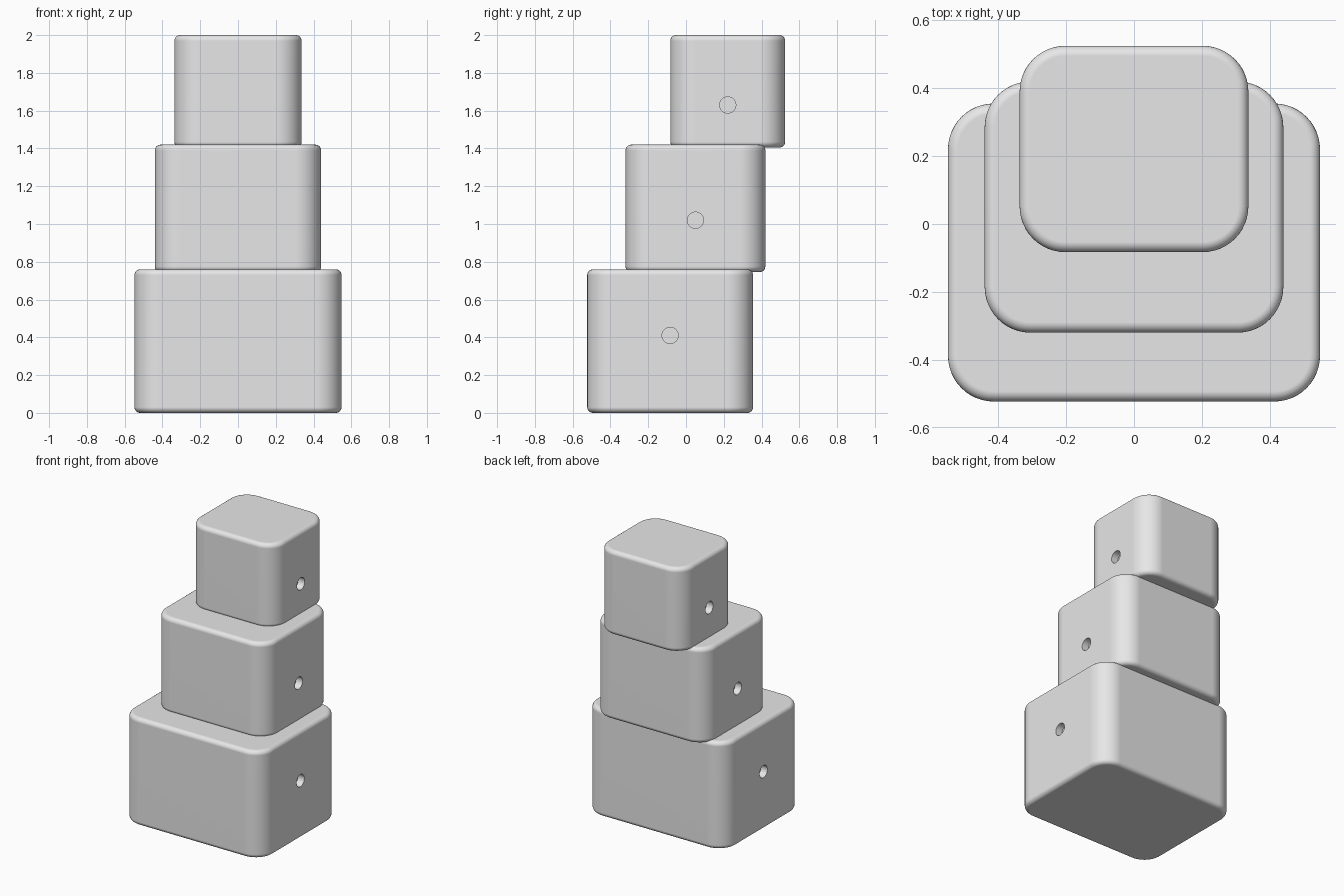
import bpy, bmesh, math
from mathutils import Matrix

cube = bpy.data.objects.get("Cube")
if cube:
    bpy.data.objects.remove(cube, do_unlink=True)

grey = bpy.data.materials.new("plain_grey")
grey.use_nodes = True
grey.diffuse_color = (0.8, 0.8, 0.8, 1)
grey.node_tree.nodes["Principled BSDF"].inputs["Base Color"].default_value = (0.8, 0.8, 0.8, 1)

CORNER, ROLL = 0.135, 0.03
HOLE_RADIUS, HOLE_DEPTH = 0.043, 0.05


def add_object(name, bm):
    mesh = bpy.data.meshes.new(name)
    bm.to_mesh(mesh)
    bm.free()
    mesh.materials.append(grey)
    obj = bpy.data.objects.new(name, mesh)
    bpy.context.collection.objects.link(obj)
    return obj


def rounded_box(name, half_x, y0, y1, z0, z1):
    bm = bmesh.new()
    place = Matrix.Translation((0, (y0 + y1) / 2, (z0 + z1) / 2))
    size = Matrix.Diagonal((2 * half_x, y1 - y0, z1 - z0, 1))
    bmesh.ops.create_cube(bm, size=1, matrix=place @ size)
    # Broad upright corners
    upright = [e for e in bm.edges if abs(e.verts[0].co.z - e.verts[1].co.z) > 0.1]
    bmesh.ops.bevel(bm, geom=upright, offset=CORNER, segments=12, profile=0.5, affect='EDGES')
    # Small roll around the top and bottom rims
    rims = [e for e in bm.edges if abs(e.verts[0].co.z - e.verts[1].co.z) < 0.001]
    bmesh.ops.bevel(bm, geom=rims, offset=ROLL, segments=6, profile=0.5, affect='EDGES')
    bmesh.ops.recalc_face_normals(bm, faces=bm.faces)
    return add_object(name, bm)


def drill(box, half_x, y, z):
    # Blind round hole in each side
    bm = bmesh.new()
    for side in (-1, 1):
        matrix = Matrix.Translation((side * half_x, y, z)) @ Matrix.Rotation(math.pi / 2, 4, 'Y')
        bmesh.ops.create_cone(bm, cap_ends=True, segments=32, radius1=HOLE_RADIUS,
                              radius2=HOLE_RADIUS, depth=2 * HOLE_DEPTH, matrix=matrix)
    cutter = add_object("hole_cutter", bm)
    cutter.hide_render = True
    cut = box.modifiers.new("side_holes", 'BOOLEAN')
    cut.operation, cut.solver, cut.object = 'DIFFERENCE', 'EXACT', cutter
    bpy.ops.object.select_all(action='DESELECT')
    box.select_set(True)
    bpy.context.view_layer.objects.active = box
    bpy.ops.object.modifier_apply(modifier=cut.name)
    bpy.data.objects.remove(cutter, do_unlink=True)


# name, half width, front y, back y, bottom z, top z, hole height
tiers = [
    ("bottom_block", 0.548, -0.523, 0.355, 0.0, 0.76, 0.41),
    ("middle_block", 0.44, -0.32, 0.42, 0.745, 1.42, 1.02),
    ("top_block", 0.337, -0.083, 0.525, 1.405, 2.0, 1.63),
]
for name, half_x, y0, y1, z0, z1, hole_z in tiers:
    block = rounded_box(name, half_x, y0, y1, z0, z1)
    drill(block, half_x, (y0 + y1) / 2, hole_z)
    bpy.ops.object.shade_smooth_by_angle(angle=math.radians(35))
    normals = block.modifiers.new("flat_sides", 'WEIGHTED_NORMAL')
    normals.keep_sharp = True
